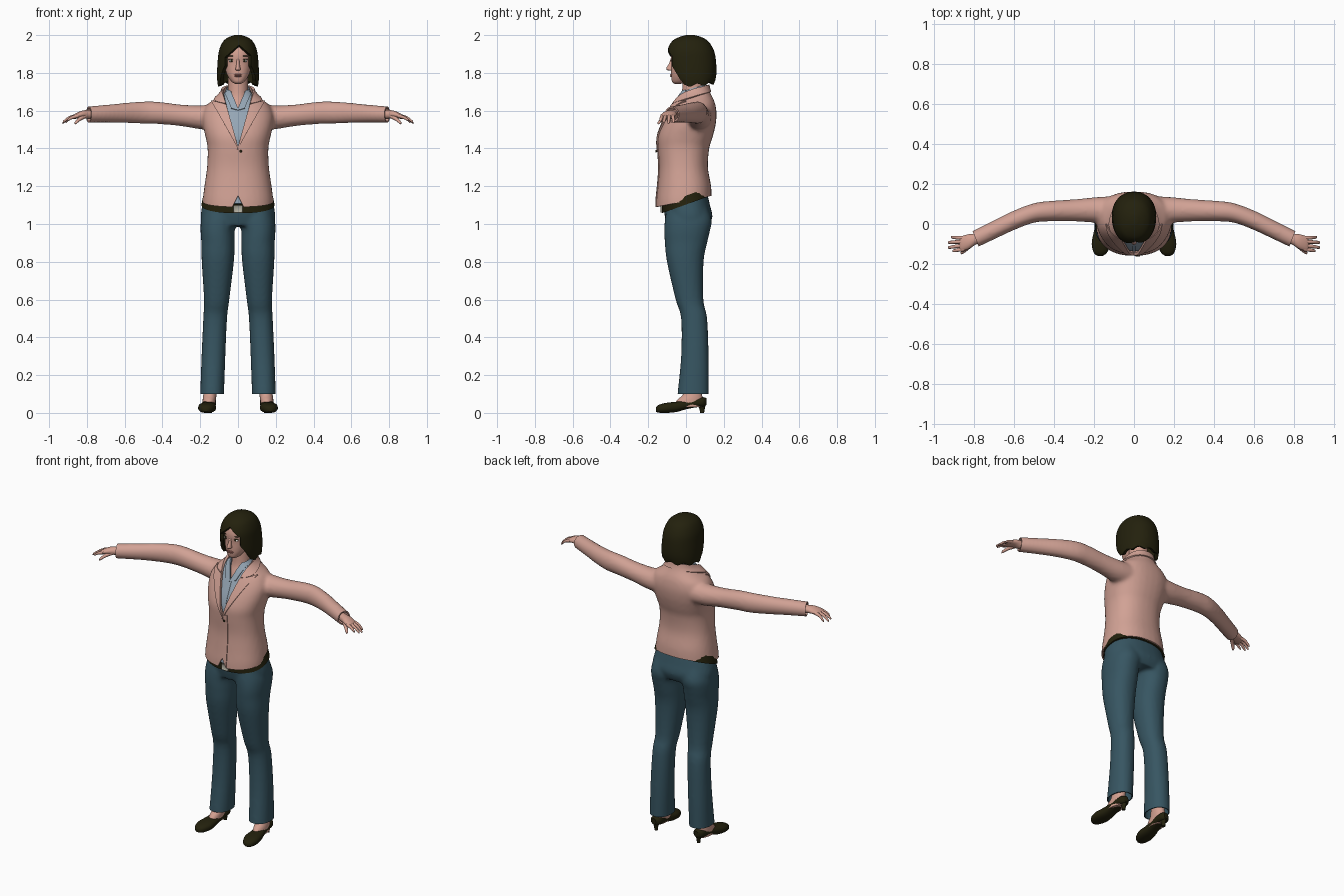
import bpy, bmesh, math
from mathutils import Vector

old = bpy.data.objects.get("Cube")
if old:
    bpy.data.objects.remove(old, do_unlink=True)

X, Y, Z = Vector((1, 0, 0)), Vector((0, 1, 0)), Vector((0, 0, 1))


def material(name, *rgb):
    m = bpy.data.materials.new(name)
    m.use_nodes = True
    m.diffuse_color = (*rgb, 1)
    m.node_tree.nodes["Principled BSDF"].inputs["Base Color"].default_value = (*rgb, 1)
    return m


PINK = material("jacket pink", .64, .36, .30)
SKIN = material("skin", .65, .35, .28)
TEAL = material("trouser teal", .038, .092, .122)
BLUE = material("shirt blue", .30, .38, .46)
DARK = material("dark brown", .017, .015, .004)
LIPS = material("lip rose", .42, .17, .14)
WHITE = material("eye white", .70, .70, .68)
GREY = material("buckle grey", .45, .43, .36)


def loft(bm, rows, U, V, n=32, e=2.0, steps=4):
    """Closed smooth skin through rows of (x, y, z, ru, rv)."""
    dense = []
    for i in range(len(rows) - 1):
        a, b, c, d = (rows[max(0, min(len(rows) - 1, i + k))] for k in (-1, 0, 1, 2))
        for s in range(steps):
            t = s / steps
            dense.append([q + .5 * t * (r - p + t * (2*p - 5*q + 4*r - s4 + t * (3*(q - r) + s4 - p)))
                          for p, q, r, s4 in zip(a, b, c, d)])
    dense.append(rows[-1])
    power = lambda w: math.copysign(abs(w) ** (2 / e), w)
    rings = []
    for x, y, z, ru, rv in dense:
        angles = [math.tau * k / n for k in range(n)]
        rings.append([bm.verts.new(Vector((x, y, z)) + U * ru * power(math.cos(a))
                                   + V * rv * power(math.sin(a))) for a in angles])
    for lo, hi in zip(rings, rings[1:]):
        for k in range(n):
            bm.faces.new((lo[k], lo[(k+1) % n], hi[(k+1) % n], hi[k]))
    bm.faces.new(rings[0])
    bm.faces.new(rings[-1])
    bmesh.ops.recalc_face_normals(bm, faces=bm.faces)
    return bm


def upright(bm, rows, cx=0, **kw):
    """Loft upward through rows of (z, half width, front y, back y[, centre x])."""
    full = [(r[4] if len(r) > 4 else cx, (r[2]+r[3])/2, r[0], r[1], (r[3]-r[2])/2) for r in rows]
    return loft(bm, full, X, Y, **kw)


def cut(bm, co, no, clear=True):
    """Slice by a plane; clear removes the side the normal points to."""
    bmesh.ops.bisect_plane(bm, geom=bm.verts[:] + bm.edges[:] + bm.faces[:], dist=1e-5,
                           plane_co=co, plane_no=no, clear_outer=clear)


def drop(bm, rule):
    doomed = [f for f in bm.faces if rule(f.calc_center_median())]
    bmesh.ops.delete(bm, geom=doomed, context='FACES')


def make(name, bm, mat, *mods, angle=40):
    me = bpy.data.meshes.new(name)
    bm.to_mesh(me)
    me.materials.append(mat)
    ob = bpy.data.objects.new(name, me)
    bpy.context.collection.objects.link(ob)
    for kind, opts in mods:
        m = ob.modifiers.new(kind.title(), kind)
        for key, val in opts.items():
            setattr(m, key, val)
    dg = bpy.context.evaluated_depsgraph_get()
    ob.data = bpy.data.meshes.new_from_object(ob.evaluated_get(dg))
    ob.modifiers.clear()
    if not ob.data.materials:
        ob.data.materials.append(mat)
    bpy.ops.object.select_all(action='DESELECT')
    ob.select_set(True)
    bpy.context.view_layer.objects.active = ob
    bpy.ops.object.shade_smooth_by_angle(angle=math.radians(angle))
    return ob


def shell(t, offset=-1):
    return ('SOLIDIFY', dict(thickness=t, offset=offset))


MIRROR = ('MIRROR', dict(use_clip=False, use_mirror_merge=False))


def blended(bm, size):
    """Fuse overlapping lofts into one soft skin."""
    ob = make("blend", bm, PINK, ('REMESH', dict(mode='VOXEL', voxel_size=size)),
              ('SMOOTH', dict(factor=.5, iterations=5)))
    out = bmesh.new()
    out.from_mesh(ob.data)
    bpy.data.objects.remove(ob, do_unlink=True)
    return out


def patch(name, source, planes, thick, mat, *mods):
    """Raised cloth piece lying on part of a garment."""
    bm = source.copy()
    for co, no in planes:
        cut(bm, co, no)
    make(name, bm, mat, shell(thick, 1), *mods)


def ball(name, loc, size, mat, mirror=True):
    bm = bmesh.new()
    bmesh.ops.create_uvsphere(bm, u_segments=16, v_segments=10, radius=1)
    for v in bm.verts:
        v.co = Vector(loc) + Vector([a * b for a, b in zip(v.co, size)])
    make(name, bm, mat, *([MIRROR] if mirror else []))


# Jacket: torso and sleeves fused, then opened at hem, cuffs, neck and front
torso = [(1.04, .185, -.16, .135), (1.12, .187, -.158, .136), (1.2, .178, -.15, .133),
         (1.3, .164, -.143, .116), (1.4, .161, -.149, .123), (1.46, .172, -.149, .141),
         (1.52, .185, -.13, .156), (1.58, .188, -.102, .162), (1.63, .165, -.077, .156),
         (1.66, .127, -.062, .146), (1.69, .094, -.046, .131), (1.72, .079, -.031, .121),
         (1.76, .073, -.03, .116)]
arm = [(.1, .07, 1.565, .07, .07), (.2, .07, 1.565, .063, .063), (.3, .068, 1.575, .055, .057),
       (.42, .064, 1.588, .051, .059), (.5, .055, 1.59, .049, .059), (.6, .018, 1.588, .049, .053),
       (.7, -.03, 1.584, .048, .047), (.83, -.093, 1.578, .046, .042)]
bm = upright(bmesh.new(), torso, e=2.3)
for s in (1, -1):
    loft(bm, [(s * r[0], *r[1:]) for r in arm], Y, Z)
jacket = blended(bm, .011)
cut(jacket, (0, 0, 1.122), (0, .2, -1))
cut(jacket, (0, .045, 1.715), (0, -.3, 1))
for s in (1, -1):
    cut(jacket, (s * .79, -.075, 1.58), (s * .93, -.37, 0))
    cut(jacket, (0, 0, 1.41), (s, 0, -.28), False)
    cut(jacket, (0, 0, 1.15), (s, 0, .5), False)
drop(jacket, lambda c: c.y < .03 and (abs(c.x) < .28 * (c.z - 1.41) or abs(c.x) < .5 * (1.15 - c.z)))
make("jacket", jacket, PINK, shell(.007))
FRONT = ((0, 0, 0), Y)
patch("lapels", jacket, [FRONT, ((0, 0, 1.41), (-1, 0, .28)), ((0, 0, 1.4), (1, 0, -.56)),
                         ((0, 0, 1.615), (-.25, 0, 1))], .008, PINK, MIRROR)
patch("jacket_collar", jacket, [((0, .045, 1.672), (0, .32, -1))], .007, PINK)
patch("front_overlap", jacket, [FRONT, ((.002, 0, 0), -X), ((.03, 0, 0), X),
                                ((0, 0, 1.42), Z)], .005, PINK)
ball("jacket_button", (.014, -.158, 1.385), (.007, .004, .007), DARK, False)

# Shirt inside the jacket, open at the throat
bm = upright(bmesh.new(), [(z, w - .018, f + .016, b - .016) for z, w, f, b in torso], e=2.3)
cut(bm, (0, 0, 1.138), (0, .2, -1))
cut(bm, (0, .045, 1.722), (0, -.3, 1))
for s in (1, -1):
    cut(bm, (0, 0, 1.61), (s, 0, -.4), False)
drop(bm, lambda c: c.y < .03 and abs(c.x) < .4 * (c.z - 1.61))
make("shirt", bm, BLUE, shell(.003))
patch("shirt_collar", bm, [FRONT, ((0, 0, 1.61), (-1, 0, .4)), ((.035, 0, 1.61), (1, 0, -.4)),
                           ((0, 0, 1.6), (.3, 0, -1))], .007, BLUE, MIRROR)
patch("shirt_placket", bm, [FRONT, ((-.008, 0, 0), -X), ((.008, 0, 0), X), ((0, 0, 1.605), Z)],
      .003, BLUE)

# Trousers: hips and legs fused, open at the ankles
hips = [(.99, .19, -.1, .122), (1.04, .198, -.112, .14), (1.1, .189, -.121, .127),
        (1.15, .175, -.122, .115), (1.19, .165, -.115, .105)]
leg = [(.06, .063, -.046, .12, .138), (.1, .063, -.045, .121, .137), (.3, .063, -.026, .12, .13),
       (.5, .063, -.026, .112, .121), (.6, .067, -.055, .092, .113), (.8, .085, -.101, .093, .107),
       (.9, .088, -.112, .112, .106), (.96, .09, -.115, .126, .108), (1.02, .095, -.112, .136, .101),
       (1.1, .085, -.1, .11, .09)]
bm = upright(bmesh.new(), hips, e=2.3)
for s in (1, -1):
    upright(bm, [(*r[:4], s * r[4]) for r in leg], e=2.2)
trousers = blended(bm, .01)
cut(trousers, (0, 0, .1), -Z)
make("trousers", trousers, TEAL, shell(.006))

# Belt dips toward the front
bm = upright(bmesh.new(), [(1.103, .194, -.128, .128), (1.15, .184, -.129, .12)], e=2.3, steps=2)
for v in bm.verts:
    v.co.z += .36 * v.co.y
make("belt", bm, DARK)
bm = bmesh.new()
bmesh.ops.create_cube(bm, size=1)
for v in bm.verts:
    v.co = Vector((v.co.x * .045, v.co.y * .008 - .13, v.co.z * .036 + 1.08))
side = [f for f in bm.faces if f.normal.y < -.5]
bmesh.ops.inset_region(bm, faces=side, thickness=.007)
bmesh.ops.translate(bm, verts=side[0].verts, vec=(0, .004, 0))
make("belt_buckle", bm, GREY)

# Feet and heeled shoes
make("feet", upright(bmesh.new(), [(.03, .034, -.075, .085, .155), (.07, .035, -.045, .088, .152),
                                   (.1, .035, -.015, .085, .148), (.16, .035, 0, .08, .14)]),
     SKIN, MIRROR)
make("shoes", loft(bmesh.new(), [
    (.169, -.16, .017, .012, .01), (.168, -.143, .022, .033, .021), (.164, -.1, .027, .047, .027),
    (.16, -.05, .032, .043, .027), (.155, 0, .043, .036, .024), (.151, .05, .053, .035, .024),
    (.149, .09, .058, .032, .025), (.148, .109, .06, .014, .018)], X, Z, e=2.4), DARK, MIRROR)
make("shoe_heels", upright(bmesh.new(), [(0, .01, .074, .096), (.025, .012, .07, .1),
                                         (.055, .024, .05, .107)], cx=.148, n=16), DARK, MIRROR)

# Hands
make("palms", loft(bmesh.new(), [
    (.75, -.057, 1.58, .027, .026), (.79, -.075, 1.58, .028, .024), (.825, -.088, 1.58, .037, .02),
    (.86, -.098, 1.571, .037, .014), (.872, -.1, 1.566, .03, .009)], Y, Z, n=20), SKIN, MIRROR)
fingers = {"index": (-.126, .906, -.134, 1.545), "middle": (-.107, .928, -.117, 1.537),
           "ring": (-.088, .929, -.092, 1.533), "little": (-.07, .914, -.066, 1.537)}
for name, (base, x, y, z) in fingers.items():
    make(name + "_fingers", loft(bmesh.new(), [
        (.848, base, 1.573, .01, .011), ((x + .855) / 2, (base + y) / 2, 1.563, .009, .009),
        (x - .006, y, z + .006, .007, .007), (x, y, z, .003, .003)], Y, Z, n=12), SKIN, MIRROR)
make("thumbs", loft(bmesh.new(), [
    (.805, -.095, 1.575, .014, .014), (.835, -.122, 1.558, .011, .011),
    (.858, -.143, 1.538, .008, .008), (.863, -.149, 1.531, .003, .003)],
    Vector((.7, .7, 0)), Z, n=12), SKIN, MIRROR)

# Neck and head
make("neck", upright(bmesh.new(), [(1.56, .068, -.06, .1), (1.63, .06, -.044, .1),
                                   (1.68, .055, -.024, .097), (1.75, .053, -.018, .095),
                                   (1.82, .053, -.015, .09)]), SKIN)
make("head", upright(bmesh.new(), [
    (1.742, .014, -.06, -.03), (1.752, .033, -.073, .005), (1.78, .053, -.078, .035),
    (1.81, .065, -.079, .065), (1.85, .074, -.078, .09), (1.9, .078, -.08, .105),
    (1.95, .065, -.06, .095), (1.975, .03, -.02, .06)], e=2.2), SKIN)
make("nose", upright(bmesh.new(), [(1.812, .007, -.09, -.07), (1.817, .014, -.103, -.066),
                                   (1.828, .012, -.103, -.066), (1.85, .008, -.09, -.066),
                                   (1.878, .007, -.08, -.066)], n=16), SKIN)
ball("ears", (.077, .01, 1.845), (.007, .014, .022), SKIN)
ball("eyes", (.034, -.068, 1.864), (.015, .007, .007), WHITE)
ball("irises", (.034, -.0725, 1.864), (.0065, .004, .0065), DARK)
ball("eyelashes", (.034, -.07, 1.872), (.018, .007, .002), DARK)
ball("eyebrows", (.034, -.0715, 1.889), (.02, .006, .003), DARK)
ball("upper_lip", (0, -.077, 1.79), (.022, .008, .004), LIPS, False)
ball("lower_lip", (0, -.077, 1.783), (.018, .008, .005), LIPS, False)

# Bobbed hair, parted and cut away around the face
bm = upright(bmesh.new(), [
    (2, .018, .0, .045), (1.988, .052, -.04, .085), (1.965, .08, -.076, .12), (1.92, .1, -.099, .147),
    (1.87, .107, -.102, .158), (1.8, .111, -.092, .161), (1.75, .109, -.072, .152),
    (1.71, .1, -.05, .135)], n=48, e=2.2)
cut(bm, (0, 0, 1.732), (0, .08, -1))
cut(bm, (0, -.1, 1.88), (0, 1, .6), False)
for s in (1, -1):
    cut(bm, (s * .07, 0, 0), X, False)
    cut(bm, (.006, 0, 1.948), (s * .87, 0, 1), False)
drop(bm, lambda c: (c.y < 0 and abs(c.x) < .07 and c.z < 1.948 - .87 * abs(c.x - .006))
     or (c.z < 1.88 and c.y < -.1 + .6 * (1.88 - c.z)))
for v in bm.verts:
    if v.co.z < 1.76:
        v.co.z += .007 * math.sin(9 * math.atan2(v.co.y - .04, v.co.x))
make("hair", bm, DARK, shell(.02))
